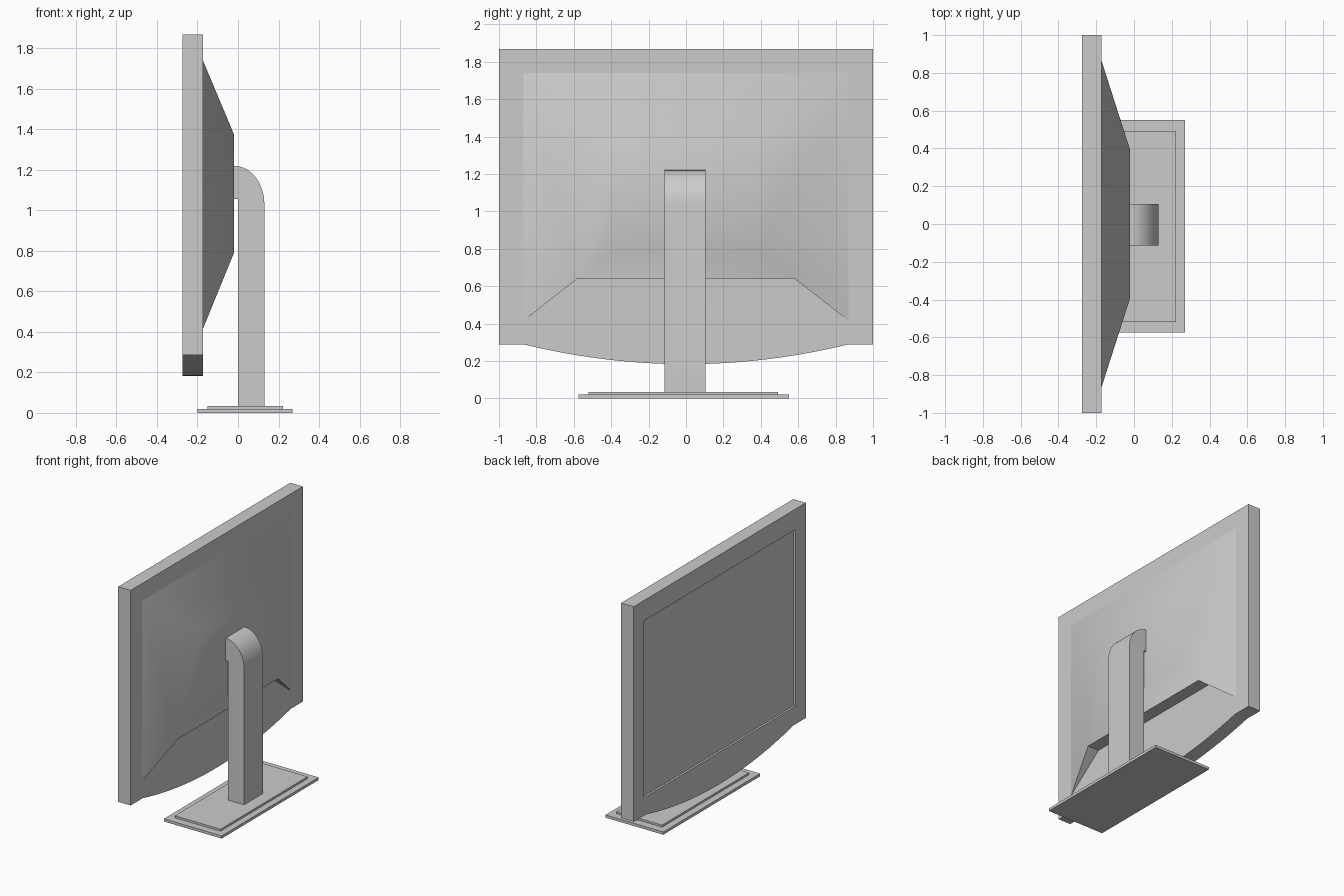
import bpy, bmesh, math
from mathutils import Vector

cube = bpy.data.objects.get("Cube")
if cube:
    bpy.data.objects.remove(cube, do_unlink=True)

# One grey plastic for everything
GREY = (0.6, 0.6, 0.6, 1.0)
plastic = bpy.data.materials.new("grey plastic")
plastic.use_nodes = True
plastic.diffuse_color = GREY
plastic.node_tree.nodes["Principled BSDF"].inputs["Base Color"].default_value = GREY


def finish(name, bm):
    """Turn a bmesh into a named, coloured object."""
    bmesh.ops.recalc_face_normals(bm, faces=bm.faces)
    mesh = bpy.data.meshes.new(name)
    bm.to_mesh(mesh)
    bm.free()
    mesh.materials.append(plastic)
    obj = bpy.data.objects.new(name, mesh)
    bpy.context.collection.objects.link(obj)
    return obj


def activate(obj):
    bpy.ops.object.select_all(action='DESELECT')
    obj.select_set(True)
    bpy.context.view_layer.objects.active = obj


def smooth(obj, degrees):
    activate(obj)
    bpy.ops.object.shade_smooth_by_angle(angle=math.radians(degrees))


def prism(name, points, direction):
    """Extrude a closed 3D outline along a direction."""
    bm = bmesh.new()
    face = bm.faces.new([bm.verts.new(p) for p in points])
    result = bmesh.ops.extrude_face_region(bm, geom=[face], use_keep_orig=True)
    moved = [g for g in result["geom"] if isinstance(g, bmesh.types.BMVert)]
    bmesh.ops.translate(bm, verts=moved, vec=direction)
    return finish(name, bm)


def box(name, x0, x1, y0, y1, z0, z1):
    outline = [(x0, y0, z0), (x1, y0, z0), (x1, y1, z0), (x0, y1, z0)]
    return prism(name, outline, (0, 0, z1 - z0))


# Stepped base
box("base_plate", -0.2, 0.27, -0.575, 0.55, 0, 0.02)
box("base_step", -0.15, 0.222, -0.52, 0.492, 0.02, 0.035)

# Neck: upright post with a rounded bend towards the screen housing
STEPS = 16
profile = [(0, 0.035), (0.13, 0.035)]
for i in range(STEPS + 1):
    a = math.pi / 2 * i / STEPS
    profile.append((-0.02 + 0.15 * math.cos(a), 1.03 + 0.19 * math.sin(a)))
profile += [(-0.02, 1.055), (0, 1.055)]
neck = prism("neck", [(x, -0.115, z) for x, z in profile], (0, 0.22, 0))
smooth(neck, 30)

# Panel with a curved chin
FRONT, BACK = -0.275, -0.173
TOP, BOTTOM, CHIN = 1.868, 0.287, 0.183
outline = [(1, BOTTOM), (1, TOP), (-1, TOP), (-1, BOTTOM)]
for i in range(25):
    t = i / 12 - 1
    outline.append((0.86 * t, CHIN + (BOTTOM - CHIN) * t * t))
panel = prism("panel", [(FRONT, y, z) for y, z in outline], (BACK - FRONT, 0, 0))

# Shallow recess for the screen
cutter = box("screen_cutter", FRONT - 0.1, FRONT + 0.015, -0.88, 0.88, 0.418, 1.718)
cutter.hide_render = True
cut = panel.modifiers.new("screen_recess", 'BOOLEAN')
cut.operation = 'DIFFERENCE'
cut.solver = 'EXACT'
cut.object = cutter
activate(panel)
bpy.ops.object.modifier_apply(modifier=cut.name)
bpy.data.objects.remove(cutter, do_unlink=True)
smooth(panel, 15)

# Tapered rear housing whose lower slope is cut away below a ledge
bm = bmesh.new()
sides = []
for s in (-1, 1):
    base_low = Vector((BACK, s * 0.868, 0.415))
    inner_low = Vector((-0.02, s * 0.39, 0.79))
    ridge = base_low.lerp(inner_low, 0.6)
    corners = dict(
        base_low=base_low,
        base_high=Vector((BACK, s * 0.868, 1.74)),
        inner_low=inner_low,
        inner_high=Vector((-0.02, s * 0.39, 1.375)),
        ridge=ridge,
        foot=Vector((BACK, ridge.y, ridge.z)),
    )
    sides.append({k: bm.verts.new(v) for k, v in corners.items()})
right, left = sides
for v in sides:
    bm.faces.new([v[k] for k in ("base_low", "base_high", "inner_high", "inner_low", "ridge")])
    bm.faces.new([v[k] for k in ("base_low", "ridge", "foot")])
# Bands running across: top slope, flat middle, lower slope, ledge, hidden back
bands = ("base_high", "inner_high", "inner_low", "ridge", "foot")
for a, b in zip(bands, bands[1:]):
    bm.faces.new([right[a], left[a], left[b], right[b]])
bm.faces.new([right["foot"], left["foot"], left["base_low"], left["base_high"],
              right["base_high"], right["base_low"]])
housing = finish("rear_housing", bm)
smooth(housing, 35)
